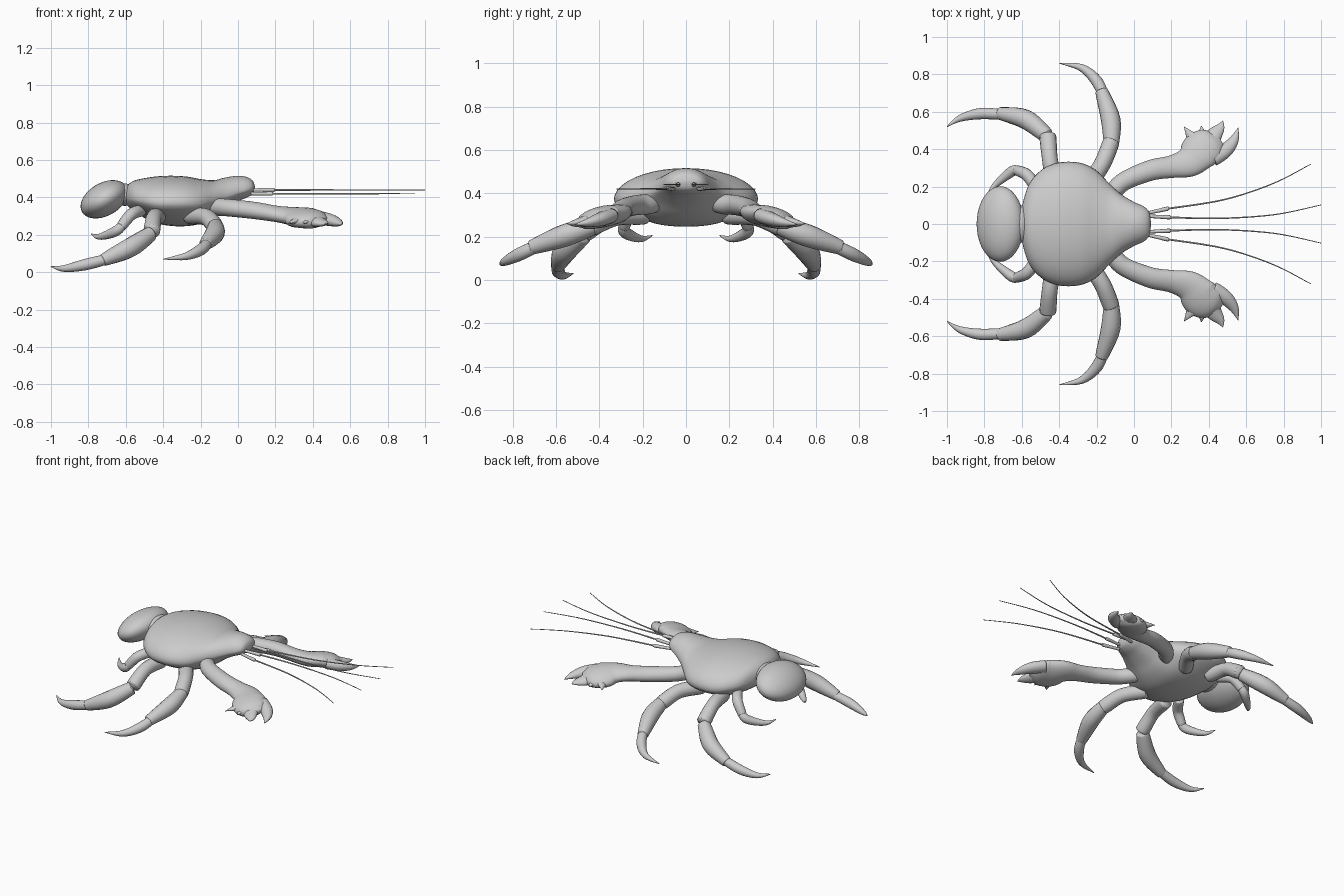
import bpy, bmesh, math
from mathutils import Vector, Matrix

if "Cube" in bpy.data.objects:
    bpy.data.objects.remove(bpy.data.objects["Cube"], do_unlink=True)

shell = bpy.data.materials.new("shell grey")
shell.use_nodes = True
GREY = (0.6, 0.6, 0.6, 1)
shell.diffuse_color = GREY
shell.node_tree.nodes["Principled BSDF"].inputs["Base Color"].default_value = GREY


def finish(name, bm, mirror):
    bmesh.ops.recalc_face_normals(bm, faces=bm.faces)
    for face in bm.faces:
        face.smooth = True
    mesh = bpy.data.meshes.new(name)
    bm.to_mesh(mesh)
    bm.free()
    mesh.materials.append(shell)
    obj = bpy.data.objects.new(name, mesh)
    bpy.context.collection.objects.link(obj)
    if mirror:
        mod = obj.modifiers.new("Mirror", 'MIRROR')
        mod.use_axis = (False, True, False)
        mod.use_mirror_merge = False
    return obj


def spline(rows, steps):
    """Catmull-Rom interpolation of equally long rows."""
    rows = [Vector(r) for r in rows]
    out = []
    for i in range(len(rows) - 1):
        p0, p1 = rows[max(i - 1, 0)], rows[i]
        p2, p3 = rows[i + 1], rows[min(i + 2, len(rows) - 1)]
        for s in range(steps):
            t = s / steps
            out.append(p1 + (p2 - p0) * (t / 2)
                       + (2 * p0 - 5 * p1 + 4 * p2 - p3) * (t * t / 2)
                       + (3 * p1 - p0 - 3 * p2 + p3) * (t ** 3 / 2))
    return out + [rows[-1]]


def skin(name, rings, mirror):
    """Bridge a list of point rings and cap both ends."""
    bm = bmesh.new()
    loops = [[bm.verts.new(p) for p in ring] for ring in rings]
    n = len(loops[0])
    for a, b in zip(loops, loops[1:]):
        for k in range(n):
            bm.faces.new((a[k], a[(k + 1) % n], b[(k + 1) % n], b[k]))
    bm.faces.new(loops[0])
    bm.faces.new(loops[-1])
    return finish(name, bm, mirror)


def limb(name, points, roll=0, sides=16, steps=5):
    """Tube through (x, y, z, half width, half thickness) rows."""
    rows = spline([p if len(p) == 5 else (*p, p[3]) for p in points], steps)
    centres = [Vector(r[:3]) for r in rows]
    rings = []
    for i, row in enumerate(rows):
        along = (centres[min(i + 1, len(rows) - 1)] - centres[max(i - 1, 0)]).normalized()
        side = along.cross(Vector((0, 0, 1))).normalized()
        side = Matrix.Rotation(roll, 3, along) @ side
        up = side.cross(along)
        w, h = max(row[3], 0.0008), max(row[4], 0.0008)
        rings.append([centres[i] + side * w * math.cos(a) + up * h * math.sin(a)
                      for a in (math.tau * k / sides for k in range(sides))])
    return skin(name, rings, True)


def segment(name, start, mid, end, r0, r1, r2):
    """Leg segment with rounded joints at both ends."""
    a, m, b = Vector(start), Vector(mid), Vector(end)
    d0, d1 = (m - a).normalized(), (b - m).normalized()
    return limb(name, [(*(a - d0 * r0 * 0.5), r0 * 0.3), (*(a - d0 * r0 * 0.25), r0 * 0.8),
                       (*a, r0), (*m, r1), (*b, r2),
                       (*(b + d1 * r2 * 0.25), r2 * 0.8), (*(b + d1 * r2 * 0.5), r2 * 0.3)])


def ellipsoid(name, centre, radii, tilt=0):
    bm = bmesh.new()
    place = (Matrix.Translation(centre) @ Matrix.Rotation(tilt, 4, 'Y')
             @ Matrix.Diagonal((*radii, 1)))
    bmesh.ops.create_uvsphere(bm, u_segments=36, v_segments=20, radius=1, matrix=place)
    return finish(name, bm, False)


# Carapace and snout: x, half width, top, rim, underside
stations = [(-0.605, 0.02, 0.43, 0.41, 0.40), (-0.595, 0.11, 0.46, 0.40, 0.36),
            (-0.56, 0.215, 0.488, 0.39, 0.33), (-0.50, 0.285, 0.503, 0.38, 0.29),
            (-0.43, 0.322, 0.513, 0.37, 0.26), (-0.35, 0.333, 0.516, 0.37, 0.247),
            (-0.27, 0.322, 0.511, 0.37, 0.247), (-0.20, 0.285, 0.498, 0.37, 0.26),
            (-0.13, 0.215, 0.492, 0.385, 0.295), (-0.07, 0.160, 0.506, 0.40, 0.34),
            (0.0, 0.118, 0.516, 0.425, 0.38), (0.05, 0.095, 0.508, 0.44, 0.40),
            (0.08, 0.066, 0.488, 0.45, 0.42), (0.09, 0.015, 0.46, 0.453, 0.447)]
rings = []
for x, w, top, rim, low in spline(stations, 4):
    ring = []
    for k in range(40):
        a = math.tau * k / 40
        c, s = math.cos(a), math.sin(a)
        z = rim + (top - rim) * s if s > 0 else rim + (rim - low) * s
        y = w * c * (1 if s > 0 else 1 - 0.12 * math.sin(2 * a) ** 2)
        ring.append((x, y, z))
    rings.append(ring)
skin("carapace", rings, False)

# Abdomen and its waist
ellipsoid("abdomen", (-0.715, 0, 0.39), (0.137, 0.202, 0.088), math.radians(-30))
ellipsoid("waist", (-0.605, 0, 0.415), (0.05, 0.10, 0.06))

# Front walking legs
segment("front_leg_upper", (-0.25, 0.20, 0.30), (-0.17, 0.32, 0.295), (-0.125, 0.43, 0.25),
        0.045, 0.045, 0.045)
segment("front_leg_lower", (-0.12, 0.44, 0.245), (-0.125, 0.56, 0.205), (-0.17, 0.70, 0.155),
        0.042, 0.052, 0.036)
limb("front_leg_claw", [(-0.16, 0.68, 0.16, 0.028), (-0.20, 0.765, 0.12, 0.031),
                        (-0.28, 0.835, 0.085, 0.020), (-0.40, 0.86, 0.07, 0.002)])

# Middle walking legs
segment("middle_leg_upper", (-0.43, 0.22, 0.30), (-0.45, 0.35, 0.29), (-0.46, 0.46, 0.225),
        0.045, 0.042, 0.045)
segment("middle_leg_lower", (-0.475, 0.48, 0.20), (-0.58, 0.56, 0.13), (-0.71, 0.59, 0.07),
        0.042, 0.052, 0.035)
limb("middle_leg_claw", [(-0.70, 0.585, 0.07, 0.028), (-0.82, 0.59, 0.04, 0.030),
                         (-0.93, 0.565, 0.02, 0.018), (-1.0, 0.52, 0.03, 0.002)])

# Small rear legs, curled under the abdomen
segment("rear_leg_upper", (-0.52, 0.19, 0.33), (-0.57, 0.26, 0.31), (-0.62, 0.285, 0.25),
        0.032, 0.032, 0.028)
limb("rear_leg_claw", [(-0.61, 0.285, 0.26, 0.022), (-0.645, 0.285, 0.225, 0.028),
                       (-0.70, 0.245, 0.20, 0.023), (-0.75, 0.20, 0.19, 0.014),
                       (-0.785, 0.155, 0.205, 0.002)])

# Arms widening into flat pincers
TILT = -0.25
limb("arm", [(-0.16, 0.13, 0.345, 0.03, 0.03), (-0.115, 0.17, 0.348, 0.046, 0.045),
             (-0.05, 0.23, 0.345, 0.050, 0.046), (0.09, 0.287, 0.33, 0.056, 0.045),
             (0.205, 0.307, 0.312, 0.062, 0.042), (0.295, 0.333, 0.300, 0.085, 0.045),
             (0.36, 0.395, 0.290, 0.108, 0.048), (0.425, 0.425, 0.282, 0.085, 0.042),
             (0.465, 0.445, 0.278, 0.03, 0.015)], TILT, 24)
limb("fixed_finger", [(0.42, 0.35, 0.295, 0.045, 0.035), (0.49, 0.395, 0.28, 0.040, 0.032),
                      (0.535, 0.45, 0.265, 0.026, 0.02), (0.557, 0.515, 0.255, 0.001)], TILT)
limb("moving_finger", [(0.39, 0.41, 0.285, 0.05, 0.035), (0.425, 0.47, 0.27, 0.045, 0.026),
                       (0.46, 0.515, 0.262, 0.026, 0.015), (0.475, 0.552, 0.26, 0.001)], TILT)
for name, base, tip in (("rear_spine", (0.325, 0.44, 0.28), (0.268, 0.52, 0.262)),
                        ("middle_spine", (0.365, 0.45, 0.28), (0.36, 0.525, 0.262))):
    limb("pincer_" + name, [(*base, 0.045, 0.025), (*tip, 0.001)], TILT, 12, 3)

# Feelers: a thick stalk, then a long thin whip
for name, z, path in (
        ("inner", 0.44, [(0.07, 0.042), (0.19, 0.036), (0.45, 0.030), (0.75, 0.050), (1.0, 0.102)]),
        ("outer", 0.42, [(0.07, 0.058), (0.18, 0.082), (0.48, 0.130), (0.74, 0.215), (0.945, 0.32)])):
    (x0, y0), (x1, y1) = path[:2]
    limb(name + "_feeler_stalk", [(x0, y0, z, 0.009), ((x0 + x1) / 2, (y0 + y1) / 2, z, 0.010),
                                  (x1, y1, z, 0.011), (x1 + 0.005, y1, z, 0.004)], 0, 10)
    limb(name + "_feeler_whip", [(x, y, z, 0.005 - 0.001 * i) for i, (x, y) in enumerate(path[1:])],
         0, 8, 8)
